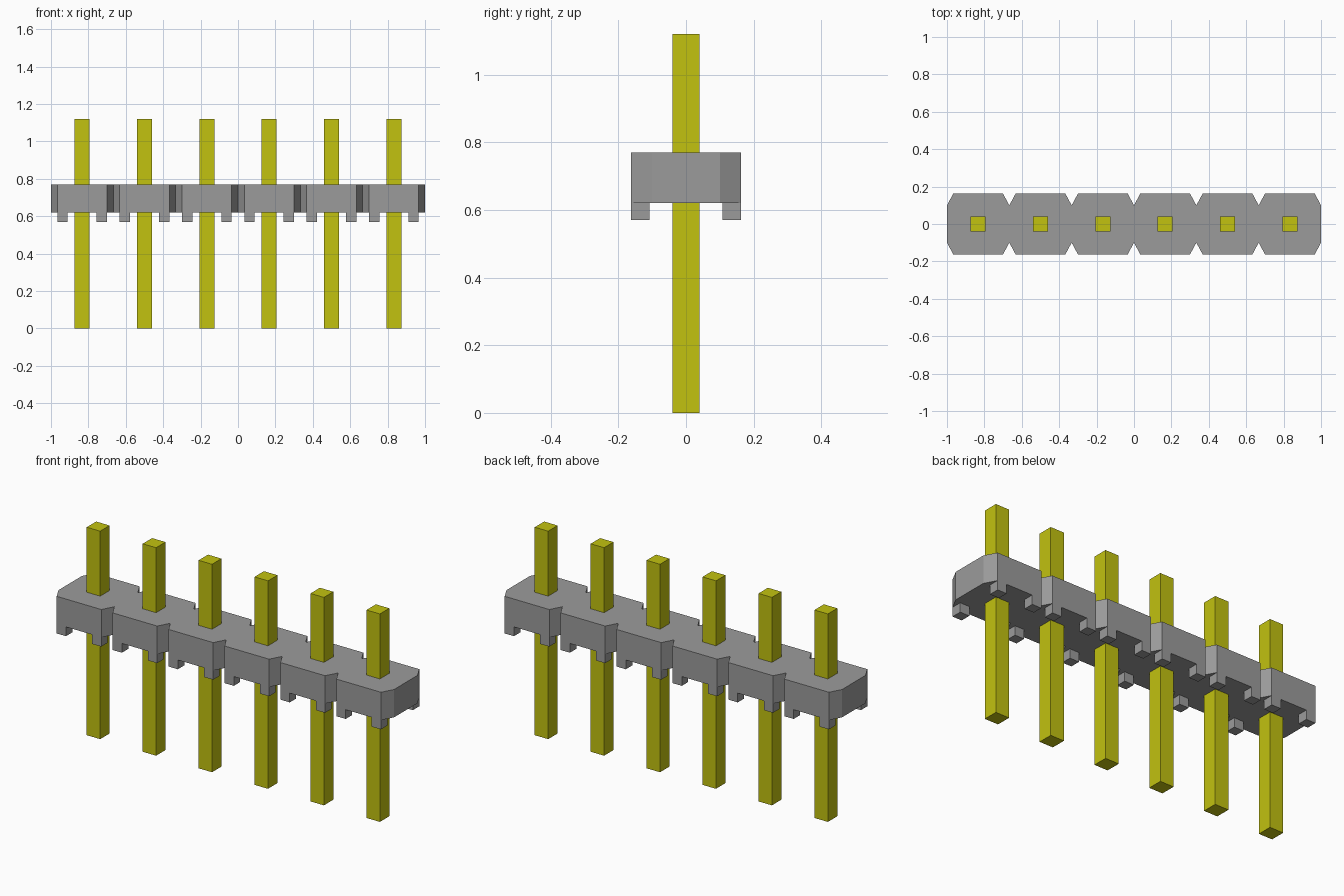
import bpy
import bmesh

if "Cube" in bpy.data.objects:
    bpy.data.objects.remove(bpy.data.objects["Cube"])

PINS = 6
PITCH = 2 / PINS
HALF_Y, NOTCH_Y, CHAMFER = 0.163, 0.10, 0.034
BODY_BOTTOM, BODY_TOP, FOOT_BOTTOM = 0.62, 0.77, 0.57
FOOT, PIN, PIN_TOP = 0.055, 0.08, 1.12


def material(name, color):
    mat = bpy.data.materials.new(name)
    mat.use_nodes = True
    mat.diffuse_color = color
    mat.node_tree.nodes["Principled BSDF"].inputs["Base Color"].default_value = color
    return mat


def add_prism(name, outline, bottom, top, mat):
    """Extrude a counterclockwise outline from bottom to top."""
    bm = bmesh.new()
    face = bm.faces.new([bm.verts.new((x, y, bottom)) for x, y in outline])
    result = bmesh.ops.extrude_face_region(bm, geom=[face], use_keep_orig=True)
    for item in result["geom"]:
        if isinstance(item, bmesh.types.BMVert):
            item.co.z = top
    bmesh.ops.recalc_face_normals(bm, faces=bm.faces)
    mesh = bpy.data.meshes.new(name)
    bm.to_mesh(mesh)
    bm.free()
    mesh.materials.append(mat)
    obj = bpy.data.objects.new(name, mesh)
    bpy.context.collection.objects.link(obj)
    return obj


def rectangle(x, y, size):
    h = size / 2
    return [(x - h, y - h), (x + h, y - h), (x + h, y + h), (x - h, y + h)]


grey = material("grey plastic", (0.33, 0.33, 0.33, 1))
yellow = material("yellow metal", (0.54, 0.54, 0.005, 1))
centres = [-1 + PITCH * (i + 0.5) for i in range(PINS)]

# Housing strip: chamfered ends and a V notch between neighbouring cells
front = [(-1, -NOTCH_Y)]
for cx in centres:
    right = cx + PITCH / 2
    front += [(cx - PITCH / 2 + CHAMFER, -HALF_Y),
              (right - CHAMFER, -HALF_Y), (right, -NOTCH_Y)]
back = [(-x, -y) for x, y in front]
add_prism("housing", front + back, BODY_BOTTOM, BODY_TOP, grey)

# Contact pins and the four standoff feet of each cell
foot_x = PITCH / 2 - CHAMFER - FOOT / 2
foot_y = HALF_Y - FOOT / 2
for i, cx in enumerate(centres, 1):
    add_prism(f"pin_{i}", rectangle(cx, 0, PIN), 0, PIN_TOP, yellow)
    for sx, side in ((-1, "right"), (1, "left")):
        for sy, end in ((-1, "front"), (1, "back")):
            add_prism(f"foot_{i}_{end}_{side}",
                      rectangle(cx + sx * foot_x, sy * foot_y, FOOT),
                      FOOT_BOTTOM, BODY_BOTTOM, grey)
